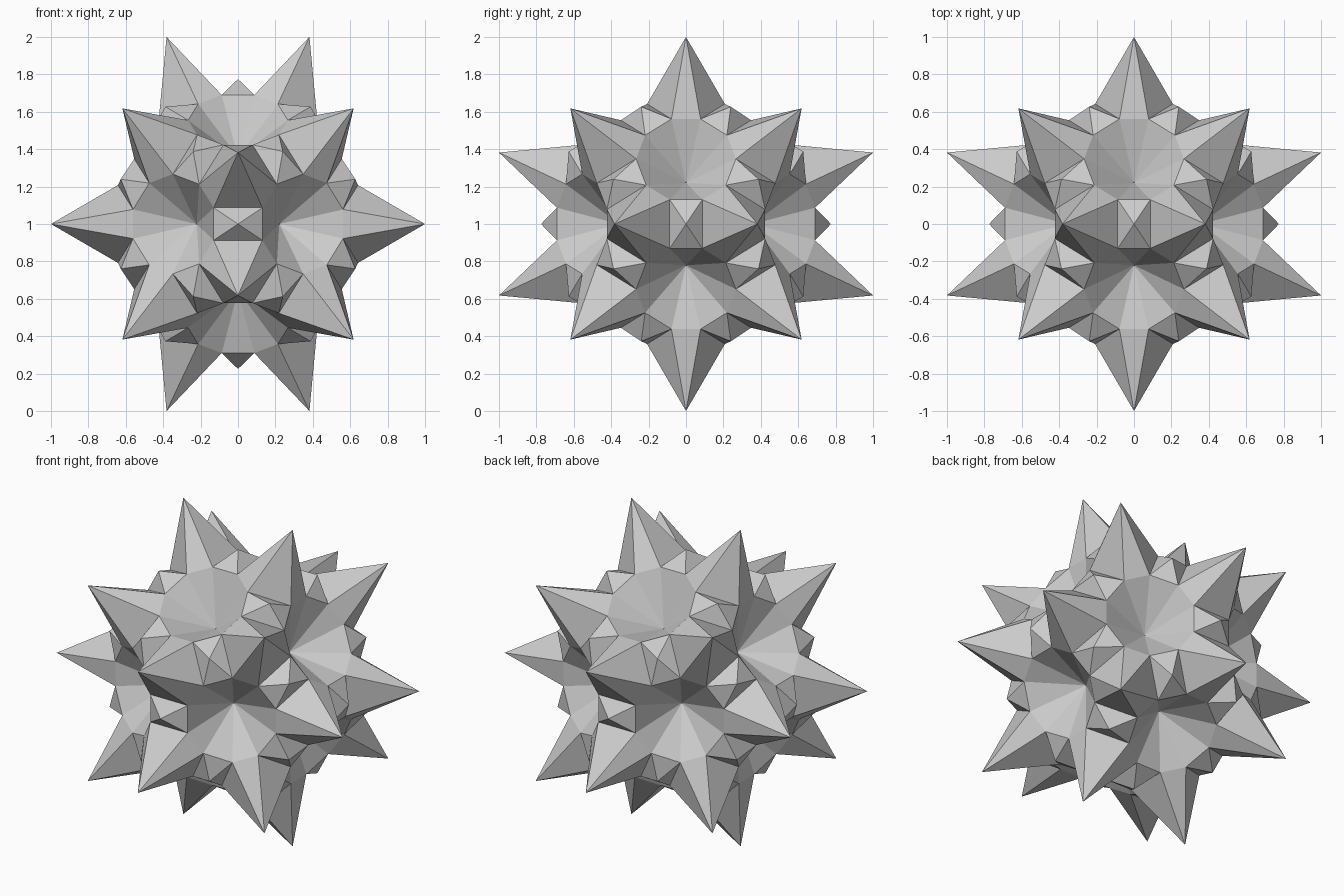
import bpy, math
from mathutils import Vector

if "Cube" in bpy.data.objects:
    bpy.data.objects.remove(bpy.data.objects["Cube"])

PHI = (1 + math.sqrt(5)) / 2
CENTRE = Vector((0, 0, 1))

# Mirror planes that generate the full icosahedral symmetry
MIRRORS = [Vector(n).normalized() for n in
           ((1, 0, 0), (0, 1, 0), (0, 0, 1), (1 / PHI, PHI, 1))]


def orbit(seed):
    """All mirror images of a point under the symmetry group."""
    points = [Vector(seed)]
    for p in points:                      # list grows while it is walked
        for n in MIRRORS:
            q = p - 2 * p.dot(n) * n
            if all((q - r).length > 1e-3 for r in points):
                points.append(q)
    return points


# 120 corners of the body: decagons, hexagons and rectangles
corners = orbit((0.087, 0.13, 0.69))


def pyramids(name, axis, sides, height):
    """Put a pyramid (or a pit) on every body face around the given axis type."""
    verts, faces = [], []
    for d in orbit(Vector(axis).normalized()):
        ring = sorted(corners, key=lambda c: -c.dot(d))[:sides]
        u = d.orthogonal().normalized()
        w = d.cross(u)
        ring.sort(key=lambda c: math.atan2(c.dot(w), c.dot(u)))
        base = len(verts)
        verts += [c + CENTRE for c in ring] + [d * height + CENTRE]
        faces += [(base + i, base + (i + 1) % sides, base + sides)
                  for i in range(sides)]
    mesh = bpy.data.meshes.new(name)
    mesh.from_pydata(verts, [], faces)
    mesh.update()
    obj = bpy.data.objects.new(name, mesh)
    bpy.context.collection.objects.link(obj)
    return obj


# Long six-sided spikes, small four-sided studs, ten-sided sunken pits
pyramids("long_spikes", (1 / PHI ** 2, 0, 1), 6, math.hypot(1, 1 / PHI ** 2))
pyramids("small_studs", (0, 0, 1), 4, 0.775)
pyramids("sunken_pits", (0, 1, PHI), 10, 0.42)
